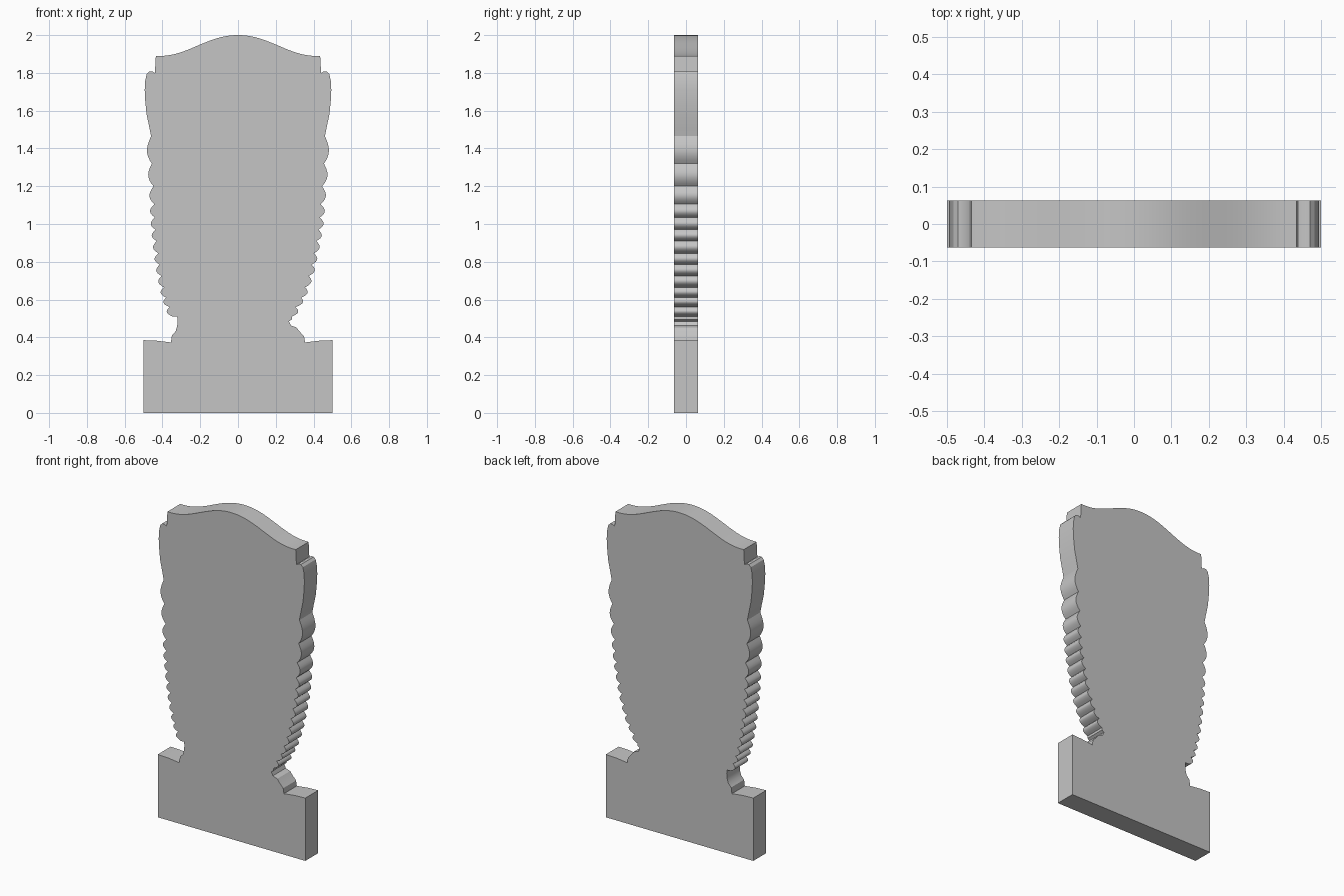
import bpy, bmesh, math

if "Cube" in bpy.data.objects:
    bpy.data.objects.remove(bpy.data.objects["Cube"])

HALF_DEPTH = 0.0625

stone = bpy.data.materials.new("grey stone")
stone.diffuse_color = (0.56, 0.56, 0.56, 1)
stone.use_nodes = True
stone.node_tree.nodes["Principled BSDF"].inputs["Base Color"].default_value = stone.diffuse_color

# heights of the notches between scallops, and their distance from the middle on each side
NOTCH_Z = [0.51, 0.56, 0.61, 0.665, 0.725, 0.785, 0.845, 0.91, 0.97, 1.035, 1.105, 1.20, 1.32, 1.465]
RIGHT_X = [0.285, 0.305, 0.335, 0.355, 0.375, 0.39, 0.402, 0.415, 0.425, 0.433, 0.438, 0.445, 0.455, 0.46]
LEFT_X = [0.345, 0.362, 0.38, 0.392, 0.405, 0.414, 0.422, 0.43, 0.436, 0.44, 0.443, 0.447, 0.456, 0.46]

# foot and narrow neck, from the base upwards
RIGHT_FOOT = [(0.5, 0), (0.5, 0.385), (0.43, 0.382), (0.355, 0.373), (0.35, 0.405), (0.325, 0.432),
              (0.31, 0.452), (0.28, 0.462), (0.27, 0.485), (0.285, 0.495)]
LEFT_FOOT = [(0.5, 0), (0.5, 0.385), (0.43, 0.382), (0.355, 0.373), (0.35, 0.41), (0.33, 0.432),
             (0.322, 0.46), (0.32, 0.49), (0.322, 0.51)]
# long top scallop and shoulder step
SHOULDER = [(0.469, 1.51), (0.484, 1.58), (0.491, 1.65), (0.494, 1.71), (0.491, 1.76), (0.483, 1.795),
            (0.47, 1.808), (0.455, 1.808), (0.44, 1.80), (0.435, 1.89)]


def side(foot, notch_x):
    """One edge of the slab from the ground to the shoulder."""
    pts = list(foot)
    for i in range(len(NOTCH_Z) - 1):
        z0, z1 = NOTCH_Z[i], NOTCH_Z[i + 1]
        x0, x1 = notch_x[i], notch_x[i + 1]
        for k in range(8):
            t = k / 8
            bulge = 0.024 * math.sin(math.pi * t ** 0.9)
            pts.append((x0 + (x1 - x0) * t + bulge, z0 + (z1 - z0) * t))
    pts.append((notch_x[-1], NOTCH_Z[-1]))
    return pts + SHOULDER


# wavy top from right to left
crest = []
for k in range(1, 40):
    x = 0.435 - 0.87 * k / 40
    u = min(abs(x) / 0.41, 1)
    crest.append((x, 1.945 + 0.055 * math.cos(math.pi * u ** 1.05)))

left = [(-x, z) for x, z in side(LEFT_FOOT, LEFT_X)]
outline = side(RIGHT_FOOT, RIGHT_X) + crest + left[::-1]

# extrude the outline into a slab
bm = bmesh.new()
face = bm.faces.new([bm.verts.new((x, -HALF_DEPTH, z)) for x, z in outline])
ext = bmesh.ops.extrude_face_region(bm, geom=[face], use_keep_orig=True)
moved = [v for v in ext["geom"] if isinstance(v, bmesh.types.BMVert)]
bmesh.ops.translate(bm, verts=moved, vec=(0, 2 * HALF_DEPTH, 0))
bmesh.ops.recalc_face_normals(bm, faces=bm.faces)
bmesh.ops.triangulate(bm, faces=[f for f in bm.faces if len(f.verts) > 4])
mesh = bpy.data.meshes.new("headstone_slab")
bm.to_mesh(mesh)
bm.free()
mesh.materials.append(stone)
slab = bpy.data.objects.new("headstone_slab", mesh)
bpy.context.collection.objects.link(slab)

# smooth the scallops, keep the rims crisp
bpy.context.view_layer.objects.active = slab
slab.select_set(True)
bpy.ops.object.shade_smooth_by_angle(angle=math.radians(30))
